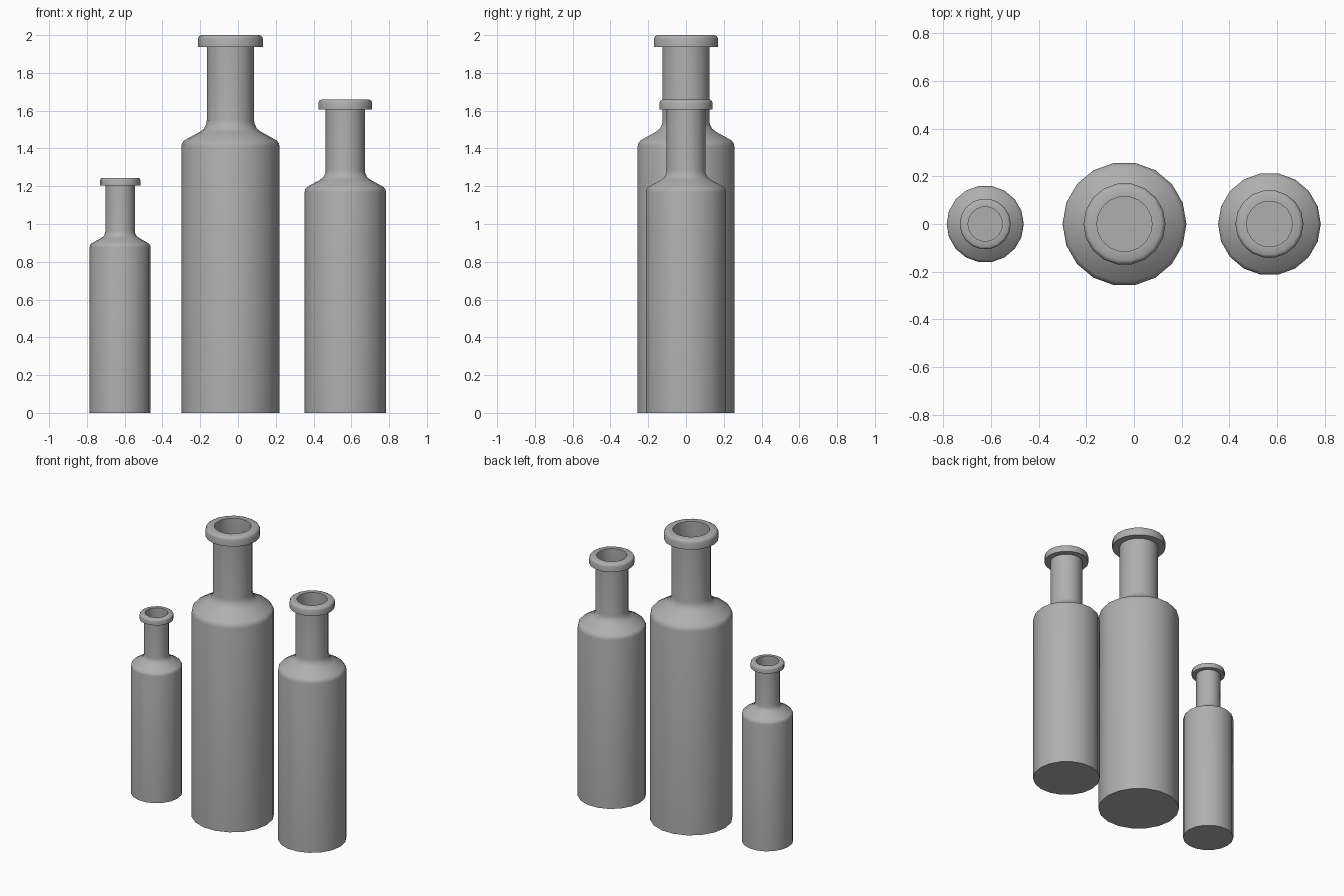
import bpy, bmesh
from math import radians

if "Cube" in bpy.data.objects:
    bpy.data.objects.remove(bpy.data.objects["Cube"])

SIDES = 18

# (radius, height) of the tallest bottle: outside going up, then inside going down
PROFILE = [
    (0, 0), (0.26, 0), (0.26, 1.41), (0.256, 1.428), (0.244, 1.443),
    (0.162, 1.488), (0.14, 1.505), (0.128, 1.53), (0.125, 1.55), (0.125, 1.937),
    (0.172, 1.937), (0.172, 1.98), (0.167, 1.993), (0.155, 2.0), (0.116, 2.0),
    (0.116, 1.54), (0.15, 1.48), (0.235, 1.435), (0.248, 1.41), (0.248, 0.02), (0, 0.02),
]

# Dark grey for all bottles
grey = bpy.data.materials.new("dark_grey")
grey.diffuse_color = (0.43, 0.43, 0.43, 1)
grey.use_nodes = True
grey.node_tree.nodes["Principled BSDF"].inputs["Base Color"].default_value = grey.diffuse_color


def bottle(name, x, scale):
    """Lathe the profile around z."""
    bm = bmesh.new()
    verts = [bm.verts.new((r * scale, 0, z * scale)) for r, z in PROFILE]
    edges = [bm.edges.new(pair) for pair in zip(verts, verts[1:])]
    bmesh.ops.spin(bm, geom=verts + edges, cent=(0, 0, 0), axis=(0, 0, 1),
                   angle=radians(360), steps=SIDES, use_duplicate=False)
    bmesh.ops.remove_doubles(bm, verts=bm.verts, dist=0.0005)
    bmesh.ops.recalc_face_normals(bm, faces=bm.faces)
    mesh = bpy.data.meshes.new(name)
    bm.to_mesh(mesh)
    bm.free()
    mesh.materials.append(grey)
    obj = bpy.data.objects.new(name, mesh)
    obj.location.x = x
    bpy.context.collection.objects.link(obj)
    bpy.ops.object.select_all(action='DESELECT')
    obj.select_set(True)
    bpy.context.view_layer.objects.active = obj
    bpy.ops.object.shade_smooth_by_angle(angle=radians(46))


# Three sizes of the same bottle
bottle("small_bottle", -0.624, 0.622)
bottle("large_bottle", -0.04, 1.0)
bottle("medium_bottle", 0.568, 0.829)
